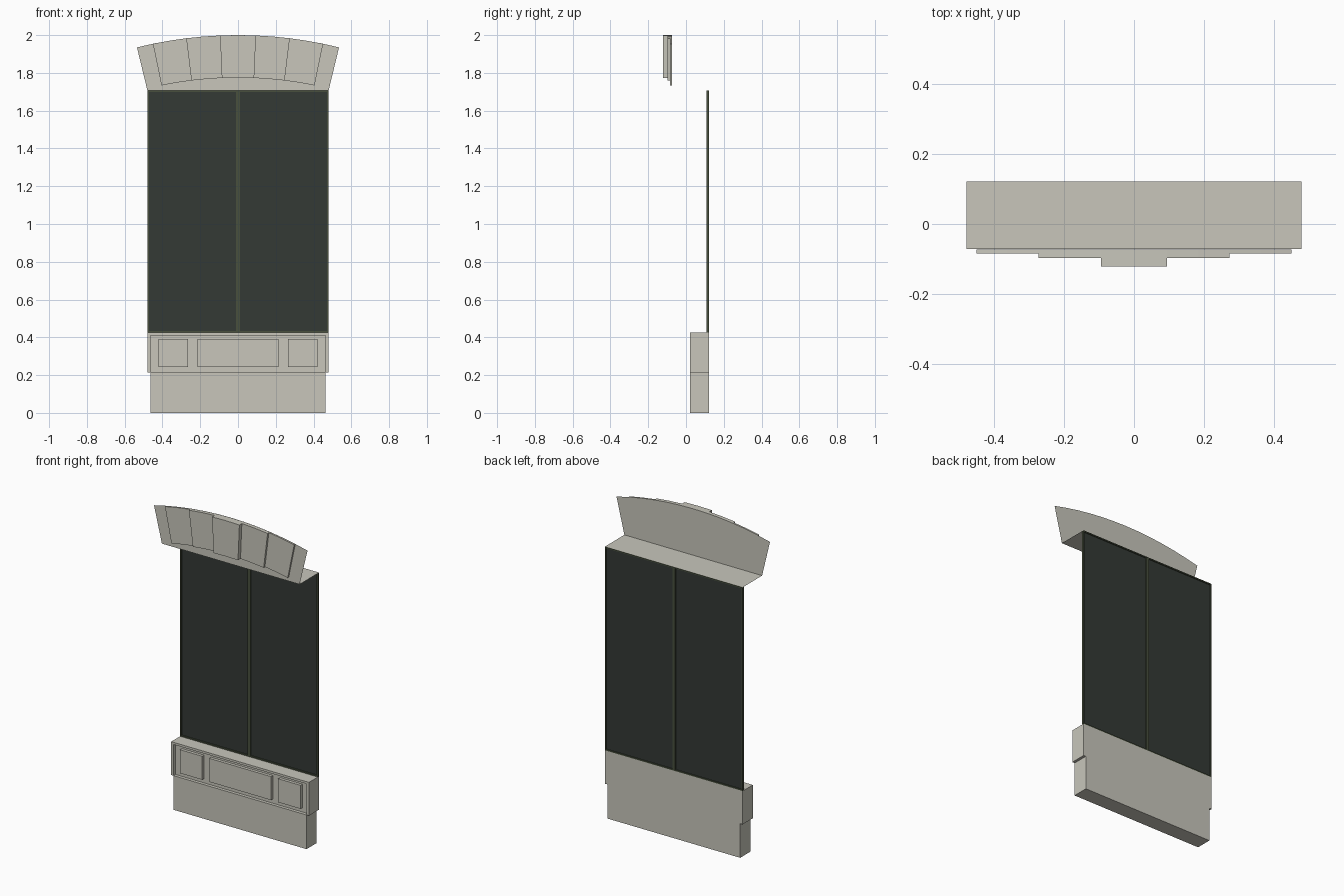
import bpy, bmesh, math

if "Cube" in bpy.data.objects:
    bpy.data.objects.remove(bpy.data.objects["Cube"])


def material(name, rgb):
    m = bpy.data.materials.new(name)
    m.diffuse_color = (*rgb, 1)
    m.use_nodes = True
    m.node_tree.nodes["Principled BSDF"].inputs["Base Color"].default_value = m.diffuse_color
    return m


STONE = material("pale_stone", (0.578, 0.568, 0.500))
GLASS = material("dark_glass", (0.033, 0.041, 0.035))
FRAME = material("green_frame", (0.065, 0.080, 0.048))


def panel(name, points, mat, depth=None):
    """Flat face from 3D points, optionally extruded along y into a solid."""
    bm = bmesh.new()
    face = bm.faces.new([bm.verts.new(p) for p in points])
    if depth:
        ext = bmesh.ops.extrude_face_region(bm, geom=[face], use_keep_orig=True)
        moved = [e for e in ext["geom"] if isinstance(e, bmesh.types.BMVert)]
        bmesh.ops.translate(bm, verts=moved, vec=(0, depth, 0))
        bmesh.ops.recalc_face_normals(bm, faces=bm.faces)
    mesh = bpy.data.meshes.new(name)
    bm.to_mesh(mesh)
    bm.free()
    mesh.materials.append(mat)
    obj = bpy.data.objects.new(name, mesh)
    bpy.context.collection.objects.link(obj)
    return obj


def prism(name, outline, y0, y1, mat):
    return panel(name, [(x, y0, z) for x, z in outline], mat, y1 - y0)


def box(name, x0, x1, y0, y1, z0, z1, mat):
    return prism(name, [(x0, z0), (x1, z0), (x1, z1), (x0, z1)], y0, y1, mat)


BACK, FRONT, RECESS = 0.122, 0.021, 0.041
W, INNER = 0.48, 0.463
SILL0, SILL1, HEAD = 0.215, 0.425, 1.708

# Apron below the sill
box("apron", -INNER, INNER, FRONT, BACK, 0, SILL0, STONE)

# Sill: solid body, raised border on top and sides, three raised panels
box("sill_body", -W, W, RECESS, BACK, SILL0, SILL1, STONE)
prism("sill_border", [(-W, SILL0), (-INNER, SILL0), (-INNER, 0.411), (INNER, 0.411),
                      (INNER, SILL0), (W, SILL0), (W, SILL1), (-W, SILL1)],
      FRONT, RECESS, STONE)
for side, x0, x1 in (("left", -0.42, -0.265), ("middle", -0.215, 0.215), ("right", 0.265, 0.42)):
    box("sill_panel_" + side, x0, x1, FRONT + 0.001, RECESS, 0.242, 0.39, STONE)

# Window: glass sheet, frame bars and mullion
panel("window_glass", [(-W, 0.116, SILL1), (W, 0.116, SILL1), (W, 0.116, HEAD), (-W, 0.116, HEAD)], GLASS)
T = 0.008
box("frame_left", -W, -W + T, 0.109, BACK, SILL1, HEAD - 0.001, FRAME)
box("frame_right", W - T, W, 0.109, BACK, SILL1, HEAD - 0.001, FRAME)
box("mullion", -0.01, 0.01, 0.109, BACK, SILL1 + T, HEAD - T, FRAME)
box("frame_bottom", -W + T, W - T, 0.109, BACK, SILL1, SILL1 + T, FRAME)
box("frame_top", -W + T, W - T, 0.109, BACK, HEAD - T, HEAD - 0.001, FRAME)

# Soffit sheet joining the window head to the lintel
LINTEL_Y = -0.072
panel("soffit", [(-W, LINTEL_Y, HEAD), (W, LINTEL_Y, HEAD), (W, BACK, HEAD), (-W, BACK, HEAD)], STONE)

# Arched lintel sheet and stepped arch stones, all on one arc centre
R_OUT, R_IN = 2.234, 2.009
CZ = 2.0 - R_OUT


def arc(r, a0, a1, n):
    angles = [a0 + (a1 - a0) * i / n for i in range(n + 1)]
    return [(r * math.sin(a), CZ + r * math.cos(a)) for a in angles]


outline = [(-W, HEAD), (W, HEAD)] + arc(R_OUT, 0.2418, -0.2418, 12)
panel("lintel", [(x, LINTEL_Y, z) for x, z in outline], STONE)

steps = [(-0.203, -0.123, -0.084), (-0.123, -0.0425, -0.097), (-0.0425, 0.0425, -0.122),
         (0.0425, 0.123, -0.097), (0.123, 0.203, -0.084)]
for i, (a0, a1, y) in enumerate(steps):
    prism(f"arch_stone_{i + 1}", arc(R_IN, a0, a1, 2) + arc(R_OUT, a1, a0, 2), y, LINTEL_Y - 0.001, STONE)
